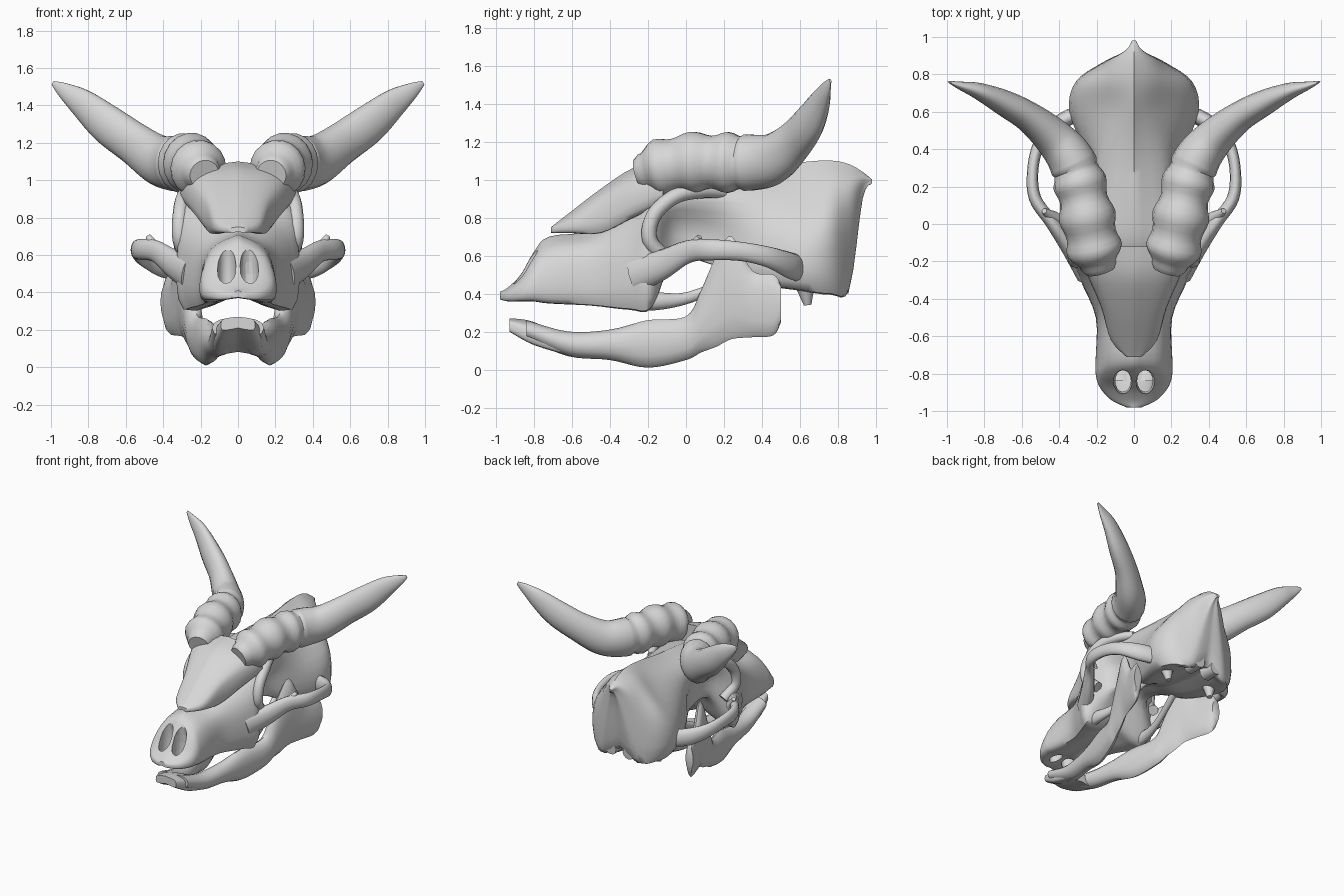
import bpy, bmesh, math
from mathutils import Vector

default_cube = bpy.data.objects.get("Cube")
if default_cube:
    bpy.data.objects.remove(default_cube, do_unlink=True)

bone = bpy.data.materials.new("bone_grey")
bone.use_nodes = True
BONE_COLOUR = (0.68, 0.68, 0.68, 1)
bone.diffuse_color = BONE_COLOUR
bone.node_tree.nodes["Principled BSDF"].inputs["Base Color"].default_value = BONE_COLOUR

UP = Vector((0, 0, 1))
SIDEWAYS = Vector((1, 0, 0))
BACKWARD = Vector((0, 1, 0))


def spline(points, steps):
    """Smooth curve through tuples of any length."""
    result = []
    last = len(points) - 1
    for i in range(last):
        before, start = points[max(i - 1, 0)], points[i]
        end, after = points[i + 1], points[min(i + 2, last)]
        for k in range(steps):
            t = k / steps
            result.append(tuple(
                b + t * ((c - a) + t * ((2 * a - 5 * b + 4 * c - d) + t * (3 * b - a - 3 * c + d))) / 2
                for a, b, c, d in zip(before, start, end, after)))
    result.append(tuple(points[last]))
    return result


def smooth(obj):
    bpy.ops.object.select_all(action="DESELECT")
    obj.select_set(True)
    bpy.context.view_layer.objects.active = obj
    bpy.ops.object.shade_smooth_by_angle(angle=math.radians(50))


def skin(name, rings):
    """Closed surface over a row of equal rings."""
    bm = bmesh.new()
    rows = [[bm.verts.new(co) for co in ring] for ring in rings]
    count = len(rows[0])
    for near, far in zip(rows, rows[1:]):
        for j in range(count):
            k = (j + 1) % count
            bm.faces.new((near[j], near[k], far[k], far[j]))
    bm.faces.new(rows[0])
    bm.faces.new(rows[-1])
    bmesh.ops.recalc_face_normals(bm, faces=bm.faces)
    mesh = bpy.data.meshes.new(name)
    bm.to_mesh(mesh)
    bm.free()
    obj = bpy.data.objects.new(name, mesh)
    bpy.context.collection.objects.link(obj)
    mesh.materials.append(bone)
    smooth(obj)
    return obj


def shell(name, stations):
    """Symmetric body with a keeled top and an arched underside."""
    rings = []
    for y, top, shoulder, width, middle, bottom in spline(stations, 4):
        shoulder_height = top + (middle - top) / 3
        arch = bottom + (middle - bottom) / 4
        half = spline([(0, top), (shoulder, shoulder_height), (width, middle),
                       (width * 0.9, bottom), (0, arch)], 4)
        left = [(max(x, 0.002), y, z) for x, z in half[1:-1]]
        right = [(-x, y, z) for x, y, z in reversed(left)]
        rings.append([(0, y, top)] + left + [(0, y, arch)] + right)
    return skin(name, rings)


def flatten(path, ratio):
    """Give each point of a path a second radius, in proportion to the first."""
    return [point + (point[-1] * ratio,) for point in path]


def tube(name, path, steps=5, sides=12, guide=UP, heading=None):
    """Mirrored pair of tubes: x, y, z, radius along the guide, radius across."""
    points = spline(path, steps)
    rings = []
    for i, (x, y, z, tall, wide) in enumerate(points):
        behind = Vector(points[max(i - 1, 0)][:3])
        ahead = Vector(points[min(i + 1, len(points) - 1)][:3])
        tangent = heading or (ahead - behind).normalized()
        across = tangent.cross(guide).normalized()
        rise = across.cross(tangent)
        turns = [math.tau * k / sides for k in range(sides)]
        rings.append([Vector((x, y, z)) + across * (wide * math.cos(turn))
                      + rise * (tall * math.sin(turn)) for turn in turns])
    skin("left_" + name, rings)
    skin("right_" + name, [[(-p.x, p.y, p.z) for p in ring] for ring in rings])


# Skull from snout tip to nape: y, top, shoulder, width, middle, bottom
skull = shell("skull", [
    (-.98, .41, .02, .04, .39, .37),
    (-.94, .43, .07, .12, .4, .36),
    (-.87, .5, .12, .18, .43, .36),
    (-.8, .62, .14, .2, .47, .36),
    (-.72, .7, .14, .2, .48, .35),
    (-.5, .73, .15, .2, .53, .34),
    (-.3, .85, .2, .28, .6, .32),
    (-.18, .95, .28, .32, .65, .33),
    (-.06, 1, .24, .18, .75, .58),
    (.15, 1.03, .2, .15, .72, .55),
    (.35, 1.05, .18, .24, .68, .46),
    (.6, 1.09, .13, .33, .68, .42),
    (.76, 1.1, .14, .3, .72, .4),
    (.86, 1.08, .12, .17, .72, .43),
    (.93, 1.04, .04, .04, .95, .9),
    (.98, 1, .01, .01, .99, .98),
])

# Nostrils cut through the snout, leaving a thin septum
for side in (-1, 1):
    bpy.ops.mesh.primitive_uv_sphere_add(segments=16, ring_count=12, location=(side * .06, -.84, .5))
    cutter = bpy.context.object
    cutter.name = "nostril_cutter"
    cutter.scale = (.05, .07, .24)
    cutter.hide_render = True
    cut = skull.modifiers.new("nostril", "BOOLEAN")
    cut.operation = "DIFFERENCE"
    cut.solver = "EXACT"
    cut.object = cutter
    bpy.context.view_layer.objects.active = skull
    bpy.ops.object.modifier_apply(modifier=cut.name)
    bpy.data.objects.remove(cutter, do_unlink=True)
smooth(skull)

# Forehead shield rising into the horn bases
shell("forehead_shield", [
    (-.71, .75, .03, .04, .74, .72),
    (-.62, .82, .07, .12, .77, .72),
    (-.45, .95, .12, .17, .86, .72),
    (-.28, 1.06, .16, .24, .95, .8),
    (-.12, 1.1, .22, .3, 1, .87),
])

# Horns, with three swellings near the base and flattened towards the tip
horn_path = spline([
    (.18, -.25, 1.03, .08), (.21, -.14, 1.06, .14), (.25, .04, 1.09, .145), (.29, .22, 1.09, .14),
    (.34, .35, 1.09, .135), (.43, .46, 1.11, .12), (.56, .57, 1.2, .1), (.7, .65, 1.3, .09),
    (.83, .71, 1.41, .065), (.93, .74, 1.48, .035), (.99, .76, 1.52, .01),
], 6)
horn = []
for i, (x, y, z, radius) in enumerate(horn_path):
    along = i / len(horn_path)
    if 3 <= i <= 21:
        radius *= 1 + 0.08 * math.cos(math.tau * i / 6)
    horn.append((x, y, z, radius * (1 + along / 4), radius * (1 - along ** 2 / 2)))
tube("horn", horn, steps=1, sides=18)

# Rim round each eye socket
tube("socket_rim", flatten([
    (.27, -.1, .58, .04), (.31, -.19, .68, .04), (.31, -.17, .81, .04),
    (.29, -.06, .91, .04), (.24, .07, .94, .04), (.17, .2, .93, .03),
], 1), guide=SIDEWAYS)

# Cheek arches and the small hooks on them
tube("cheek_arch", flatten([
    (.25, -.27, .5, .1), (.34, -.13, .55, .08), (.44, .01, .62, .06), (.53, .14, .63, .055),
    (.54, .3, .62, .05), (.5, .44, .59, .055), (.4, .54, .55, .07), (.28, .6, .53, .07),
], .6))
tube("cheek_hook", flatten([(.43, .03, .62, .04), (.48, .07, .7, .015)], 1), guide=SIDEWAYS)

# Molar ridges running back under the sockets
tube("molar_ridge", flatten([
    (.2, -.32, .37, .05), (.23, -.18, .36, .05), (.2, .02, .38, .03), (.14, .3, .5, .03),
], .8))

# Processes under the back of the skull
tube("skull_base_process", flatten([(.21, .62, .5, .07), (.2, .64, .34, .02)], 1), guide=SIDEWAYS)
tube("neck_joint", flatten([(.08, .74, .46, .06), (.08, .86, .45, .05)], 1))

# Lower jaw: chin block, then two branches that spread towards the back
shell("chin", [
    (-.93, .27, .07, .09, .24, .2),
    (-.8, .25, .08, .12, .2, .13),
    (-.6, .15, .08, .13, .12, .07),
])
jaw = []
for y, top, bottom in [(-.84, .26, .16), (-.62, .2, .07), (-.4, .21, .05), (-.2, .26, .01),
                       (0, .28, .05), (.08, .42, .09), (.16, .6, .12), (.24, .7, .16),
                       (.35, .52, .17), (.46, .5, .18), (.5, .45, .25)]:
    spread = 0.22 + y * 0.27 + y * y / 10
    jaw.append((spread, y, (top + bottom) / 2, (top - bottom) / 2, 0.05 - y * 0.03))
tube("jaw_branch", jaw, heading=BACKWARD)
